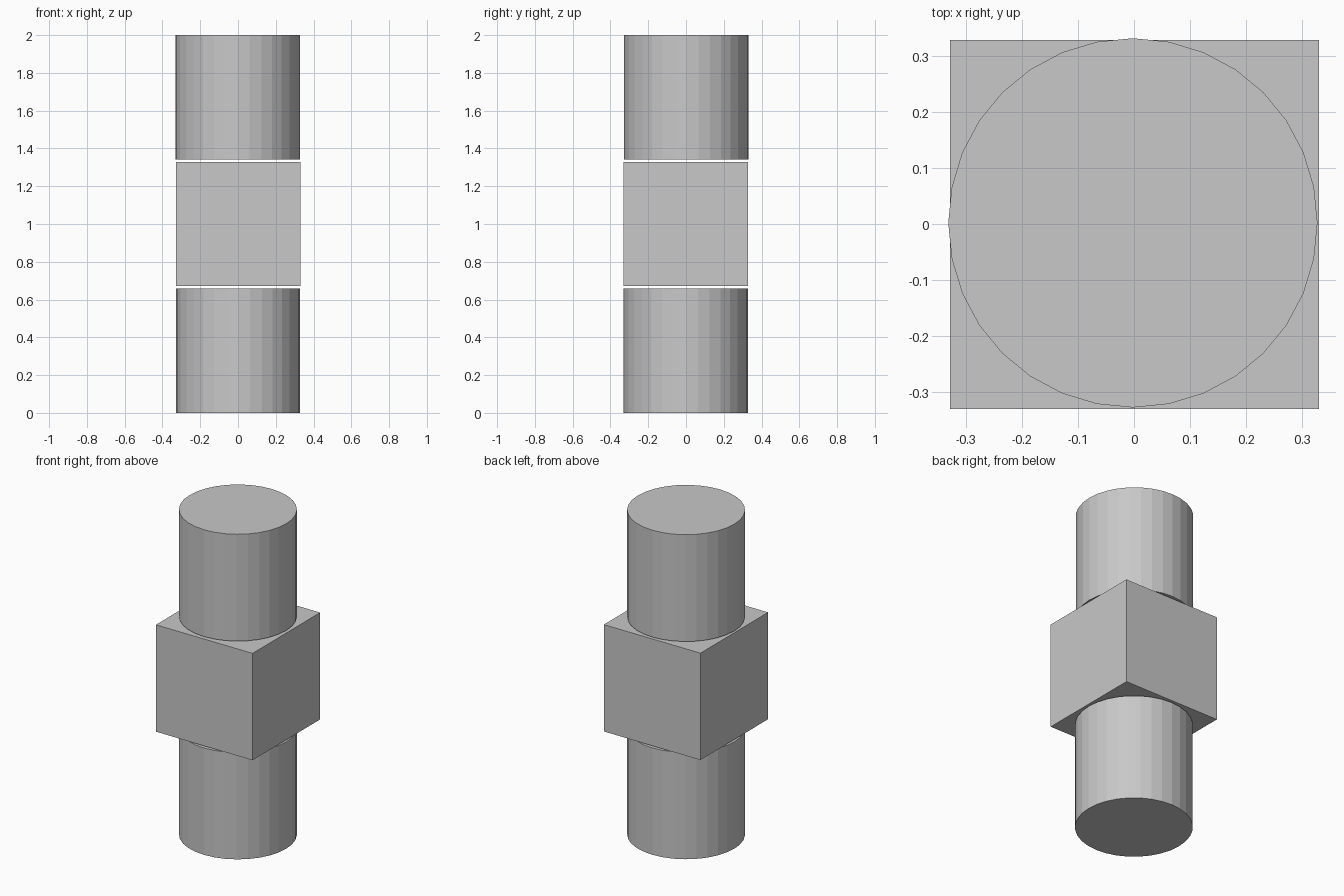
import bpy

cube = bpy.data.objects.get("Cube")
if cube:
    bpy.data.objects.remove(cube, do_unlink=True)

SIDE = 0.658
R = SIDE / 2

# One plain grey for every part
grey = bpy.data.materials.new("light_grey")
grey.use_nodes = True
colour = (0.58, 0.58, 0.58, 1)
grey.diffuse_color = colour
for node in grey.node_tree.nodes:
    if node.type == 'BSDF_PRINCIPLED':
        node.inputs["Base Color"].default_value = colour


def finish(name):
    obj = bpy.context.object
    obj.name = name
    obj.data.materials.append(grey)


def cylinder(name, x, y, z):
    bpy.ops.mesh.primitive_cylinder_add(vertices=32, radius=R, depth=SIDE, location=(x, y, z))
    finish(name)


# Stack: cylinder, block, cylinder, with thin gaps between them
cylinder("lower_cylinder", 0, -0.001, R)
bpy.ops.mesh.primitive_cube_add(size=SIDE, location=(0.001, -0.001, 1))
finish("middle_block")
cylinder("upper_cylinder", -0.002, 0.002, 2 - R)
